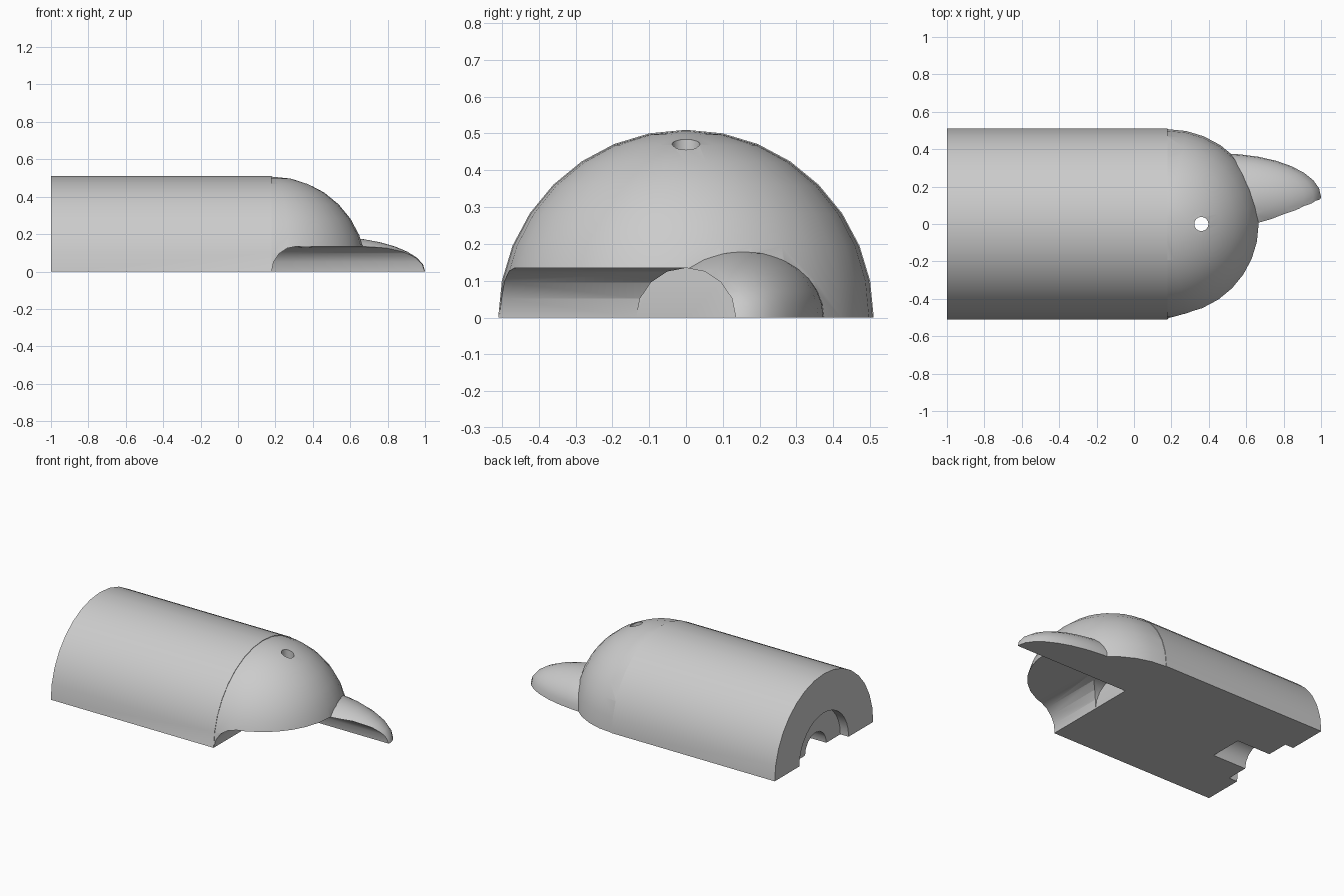
import bpy
import math
from mathutils import Matrix, Vector

cube = bpy.data.objects.get("Cube")
if cube:
    bpy.data.objects.remove(cube, do_unlink=True)

R = 0.51        # outer radius of body and dome
BORE = 0.135    # radius of the air channel
SEAM = 0.18     # where the body meets the dome

grey = bpy.data.materials.new("plain_grey")
grey.use_nodes = True
grey.diffuse_color = (0.6, 0.6, 0.6, 1)
grey.node_tree.nodes["Principled BSDF"].inputs["Base Color"].default_value = (0.6, 0.6, 0.6, 1)


def finish(name):
    obj = bpy.context.object
    obj.name = name
    obj.data.materials.append(grey)
    return obj


def rod(name, start, end, radius, sides):
    """Cylinder between two points on a line parallel to x or z."""
    a, b = Vector(start), Vector(end)
    bpy.ops.mesh.primitive_cylinder_add(vertices=sides, radius=radius, depth=(b - a).length)
    obj = finish(name)
    if abs(b.x - a.x) > 0:
        obj.data.transform(Matrix.Rotation(math.pi / 2, 4, "Y"))
    obj.data.transform(Matrix.Translation((a + b) / 2))
    return obj


def ellipsoid(name, centre, size):
    bpy.ops.mesh.primitive_uv_sphere_add(segments=32, ring_count=16, radius=1)
    obj = finish(name)
    obj.data.transform(Matrix.Translation(centre) @ Matrix.Diagonal((*size, 1)))
    return obj


def prism(name, profile, y0, y1):
    """Extrude an x-z profile along y."""
    n = len(profile)
    verts = [(x, y, z) for y in (y0, y1) for x, z in profile]
    faces = [tuple(range(n)), tuple(reversed(range(n, 2 * n)))]
    faces += [(i, i + n, (i + 1) % n + n, (i + 1) % n) for i in range(n)]
    mesh = bpy.data.meshes.new(name)
    mesh.from_pydata(verts, [], faces)
    obj = bpy.data.objects.new(name, mesh)
    bpy.context.collection.objects.link(obj)
    mesh.materials.append(grey)
    bpy.context.view_layer.objects.active = obj
    bpy.ops.object.mode_set(mode="EDIT")
    bpy.ops.mesh.select_all(action="SELECT")
    bpy.ops.mesh.normals_make_consistent(inside=False)
    bpy.ops.object.mode_set(mode="OBJECT")
    return obj


def combine(target, tool, operation):
    tool.hide_render = True
    mod = target.modifiers.new(tool.name, "BOOLEAN")
    mod.operation = operation
    mod.solver = "EXACT"
    mod.object = tool
    bpy.context.view_layer.objects.active = target
    bpy.ops.object.modifier_apply(modifier=mod.name)
    bpy.data.objects.remove(tool, do_unlink=True)


# Long round body with a domed head and a side beak
body = rod("domed_body", (-1, 0, 0), (SEAM, 0, 0), R, 32)
combine(body, ellipsoid("dome", (SEAM, 0, 0), (0.507, 0.507, 0.507)), "UNION")
combine(body, ellipsoid("beak", (0.46, 0.145, 0), (0.54, 0.232, 0.188)), "UNION")

# Flat underside
floor = prism("floor_cutter", [(-2, -1), (2, -1), (2, 0), (-2, 0)], -1, 1)
combine(body, floor, "DIFFERENCE")

# Channel below the dome: round bore toward the beak, open toward the front
combine(body, rod("bore", (SEAM, 0, 0), (1.3, 0, 0), BORE, 16), "DIFFERENCE")
arc = [math.pi - i * math.pi / 8 for i in range(5)]
profile = [(SEAM + BORE + BORE * math.cos(a), BORE * math.sin(a)) for a in arc]
profile += [(1.3, BORE), (1.3, -0.1), (SEAM, -0.1)]
combine(body, prism("front_opening", profile, -1, 0.002), "DIFFERENCE")

# Small hole through the top of the dome
combine(body, rod("top_hole", (0.36, 0, 0.05), (0.36, 0, 0.8), 0.038, 16), "DIFFERENCE")

# Stepped socket in the flat end
combine(body, rod("socket_rim", (-1.2, 0, 0), (-0.94, 0, 0), 0.255, 32), "DIFFERENCE")
combine(body, rod("socket_bore", (-1.2, 0, 0), (-0.7, 0, 0), 0.11, 16), "DIFFERENCE")

# Smooth curved faces, keep cut edges sharp
bpy.ops.object.select_all(action="DESELECT")
body.select_set(True)
bpy.context.view_layer.objects.active = body
bpy.ops.object.shade_smooth_by_angle(angle=math.radians(30))
